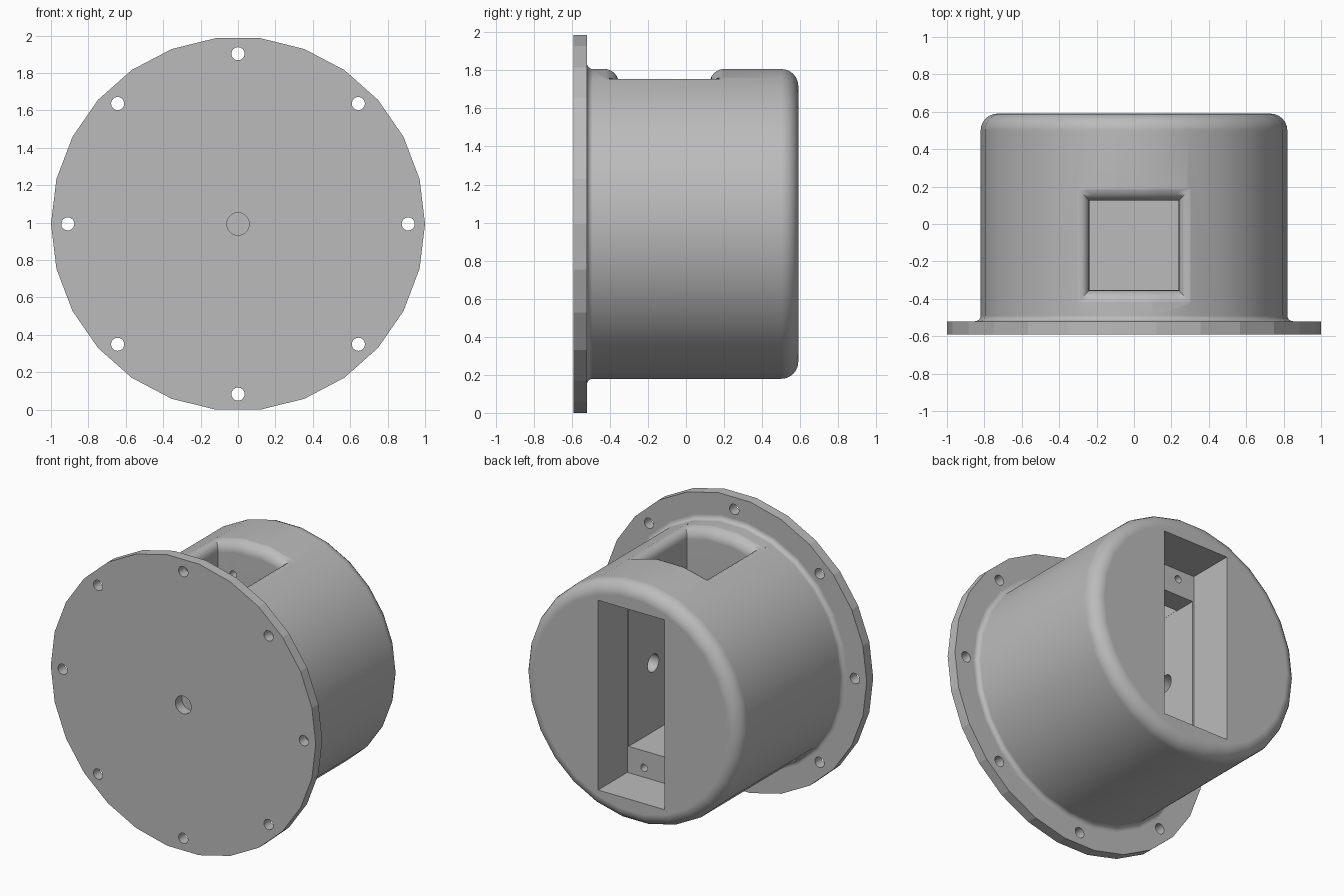
import bpy, bmesh
from math import sin, cos, pi, radians
from mathutils import Vector

cube = bpy.data.objects.get("Cube")
if cube:
    bpy.data.objects.remove(cube, do_unlink=True)

SIDES = 26
CZ = 0.993          # height of the main axis
R = 0.82            # body radius
STEP = 2 * pi / SIDES

grey = bpy.data.materials.new("grey")
grey.use_nodes = True
grey.diffuse_color = (0.5, 0.5, 0.5, 1)
grey.node_tree.nodes["Principled BSDF"].inputs["Base Color"].default_value = (0.5, 0.5, 0.5, 1)


def loft(name, rings):
    """Closed skin over a list of equally long point rings."""
    bm = bmesh.new()
    loops = [[bm.verts.new(p) for p in ring] for ring in rings]
    n = len(loops[0])
    for a, b in zip(loops, loops[1:]):
        for i in range(n):
            j = (i + 1) % n
            bm.faces.new((a[i], a[j], b[j], b[i]))
    bm.faces.new(loops[0])
    bm.faces.new(loops[-1])
    bmesh.ops.recalc_face_normals(bm, faces=bm.faces)
    mesh = bpy.data.meshes.new(name)
    bm.to_mesh(mesh)
    bm.free()
    obj = bpy.data.objects.new(name, mesh)
    bpy.context.collection.objects.link(obj)
    mesh.materials.append(grey)
    return obj


def turned(name, profile, x=0, z=CZ, sides=SIDES):
    """Revolve (y, radius) pairs around an axis along y."""
    return loft(name, [[(x + r * cos(i * 2 * pi / sides), y, z + r * sin(i * 2 * pi / sides))
                        for i in range(sides)] for y, r in profile])


def box(name, x, y0, y1, z):
    return loft(name, [[(-x, y, CZ - z), (x, y, CZ - z), (x, y, CZ + z), (-x, y, CZ + z)]
                       for y in (y0, y1)])


def cut(obj, cutter):
    cutter.hide_render = True
    mod = obj.modifiers.new("cut", "BOOLEAN")
    mod.operation = "DIFFERENCE"
    mod.solver = "EXACT"
    mod.object = cutter
    bpy.context.view_layer.objects.active = obj
    bpy.ops.object.modifier_apply(modifier=mod.name)
    bpy.data.objects.remove(cutter, do_unlink=True)


def surface(x):
    """Height of the faceted body above its axis."""
    return min((R * cos(STEP / 2) - x * sin(k * STEP)) / cos(k * STEP) for k in range(-3, 4))


# Flange with bolt circle and centre hole
flange = turned("flange", [(-0.59, 1), (-0.52, 1)])
for i in range(8):
    a = i * pi / 4
    cut(flange, turned("bolt_hole", [(-0.7, 0.035), (-0.4, 0.035)],
                       0.91 * cos(a), CZ + 0.91 * sin(a), 24))
cut(flange, turned("centre_hole", [(-0.7, 0.06), (-0.4, 0.06)], sides=24))

# Body with a small root fillet and a rounded back rim
arc = [i * pi / 12 for i in range(7)]
profile = [(-0.49 - 0.03 * sin(a), R + 0.03 * (1 - cos(a))) for a in reversed(arc)]
profile += [(0.5 + 0.09 * sin(a), R - 0.09 * (1 - cos(a))) for a in arc]
body = turned("body", profile)

# Stepped slot in the back
cut(body, box("slot", 0.25, 0.275, 0.8, 0.647))
cut(body, box("deep_slot", 0.24, -0.355, 0.4, 0.467))


# Top opening with rolled edges that follow the body
def opening_ring(offset, drop, flat=None):
    hx, y0, y1 = 0.239 + offset, -0.354 - offset, 0.125 + offset
    n = 12
    xs = [-hx + 2 * hx * i / n for i in range(n + 1)]
    path = [(x, y0) for x in xs] + [(x, y1) for x in reversed(xs)]
    return [(x, y, flat if flat else CZ + surface(x) - drop) for x, y in path]


ROLL = 0.075
rings = [opening_ring(0, 0, CZ + 0.3)]
rings += [opening_ring(ROLL * (1 - cos(a)), ROLL * (1 - sin(a))) for a in arc[:-1]]
rings += [opening_ring(ROLL, -0.002), opening_ring(ROLL, 0, 2.2)]
cut(body, loft("opening", rings))

# Screw holes in the slot ledges
for x in (-0.124, 0.124):
    for z in (-0.583, 0.583):
        cut(body, turned("screw_hole", [(0.1, 0.025), (0.35, 0.025)], x, CZ + z, 16))

# Blind cross holes in the slot side walls
for s in (-1, 1):
    cut(body, loft("cross_hole", [[(s * x, 0.01 + 0.06 * cos(i * pi / 12), CZ + 0.06 * sin(i * pi / 12))
                                   for i in range(24)] for x in (0.2, 0.34)]))

# Shading: faceted flange, smooth body with sharp edges kept
bpy.ops.object.select_all(action="DESELECT")
body.select_set(True)
bpy.context.view_layer.objects.active = body
bpy.ops.object.shade_smooth_by_angle(angle=radians(30))
weighted = body.modifiers.new("weighted", "WEIGHTED_NORMAL")
weighted.keep_sharp = True
